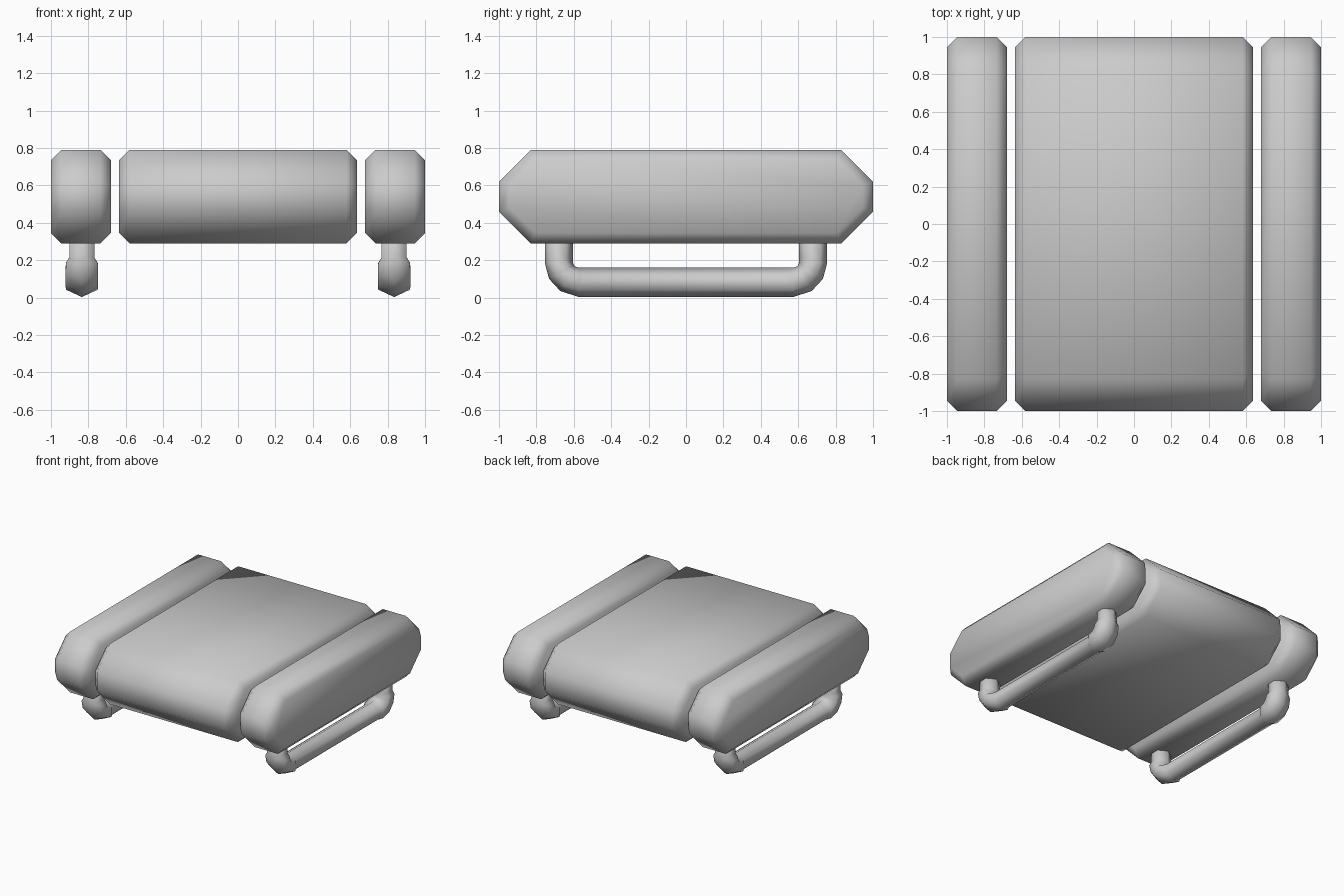
import bpy, bmesh, math

if "Cube" in bpy.data.objects:
    bpy.data.objects.remove(bpy.data.objects["Cube"])


def loft(name, rings):
    """Skin a list of equal-length point rings and cap both ends."""
    bm = bmesh.new()
    vr = [[bm.verts.new(p) for p in r] for r in rings]
    n = len(vr[0])
    for a, b in zip(vr, vr[1:]):
        for i in range(n):
            j = (i + 1) % n
            bm.faces.new((a[i], a[j], b[j], b[i]))
    bm.faces.new(vr[0])
    bm.faces.new(vr[-1])
    bmesh.ops.recalc_face_normals(bm, faces=bm.faces)
    for f in bm.faces:
        f.smooth = True
    me = bpy.data.meshes.new(name)
    bm.to_mesh(me)
    bm.free()
    ob = bpy.data.objects.new(name, me)
    bpy.context.collection.objects.link(ob)
    return ob


def octagon(x, d):
    """Octagonal cushion section at x, inset by d."""
    k = d * math.tan(math.pi / 8)
    y1, y0, z1, z0 = 1 - d, 0.83 - k, 0.25 - d, 0.08 - k
    pts = [(y0, z1), (y1, z0), (y1, -z0), (y0, -z1),
           (-y0, -z1), (-y1, -z0), (-y1, z0), (-y0, z1)]
    return [(x, y, 0.54 + z) for y, z in pts]


def cushion(name, xa, xb, c=0.055):
    return loft(name, [octagon(xa, c), octagon(xa + c, 0),
                       octagon(xb - c, 0), octagon(xb, c)])


def hexagon(x, outer, inner, w):
    """Hexagonal tube section spanning outer to inner, half width w."""
    pts = []
    for t, s in [(0, 0), (.25, 1), (.75, 1), (1, 0), (.75, -1), (.25, -1)]:
        pts.append((x + s * w, outer[0] + (inner[0] - outer[0]) * t,
                    outer[1] + (inner[1] - outer[1]) * t))
    return pts


# Cushions
cushion("seat_cushion", -0.635, 0.635)
cushion("left_arm_cushion", -1.0, -0.68)
cushion("right_arm_cushion", 0.68, 1.0)

# Runner feet: bent tube with slightly swollen elbows
half = [((-.755, .36), (-.605, .36), .067),
        ((-.755, .215), (-.605, .215), .067),
        ((-.755, .185), (-.605, .187), .085),
        ((-.732, .10), (-.598, .172), .087),
        ((-.672, .035), (-.588, .164), .087),
        ((-.572, .003), (-.57, .16), .085),
        ((-.54, .003), (-.54, .16), .067)]
for side, x in (("left", -0.835), ("right", 0.835)):
    rings = [hexagon(x, o, i, w) for o, i, w in half]
    rings += [[(px, -py, pz) for px, py, pz in r] for r in reversed(rings)]
    loft(side + "_runner_foot", rings)
